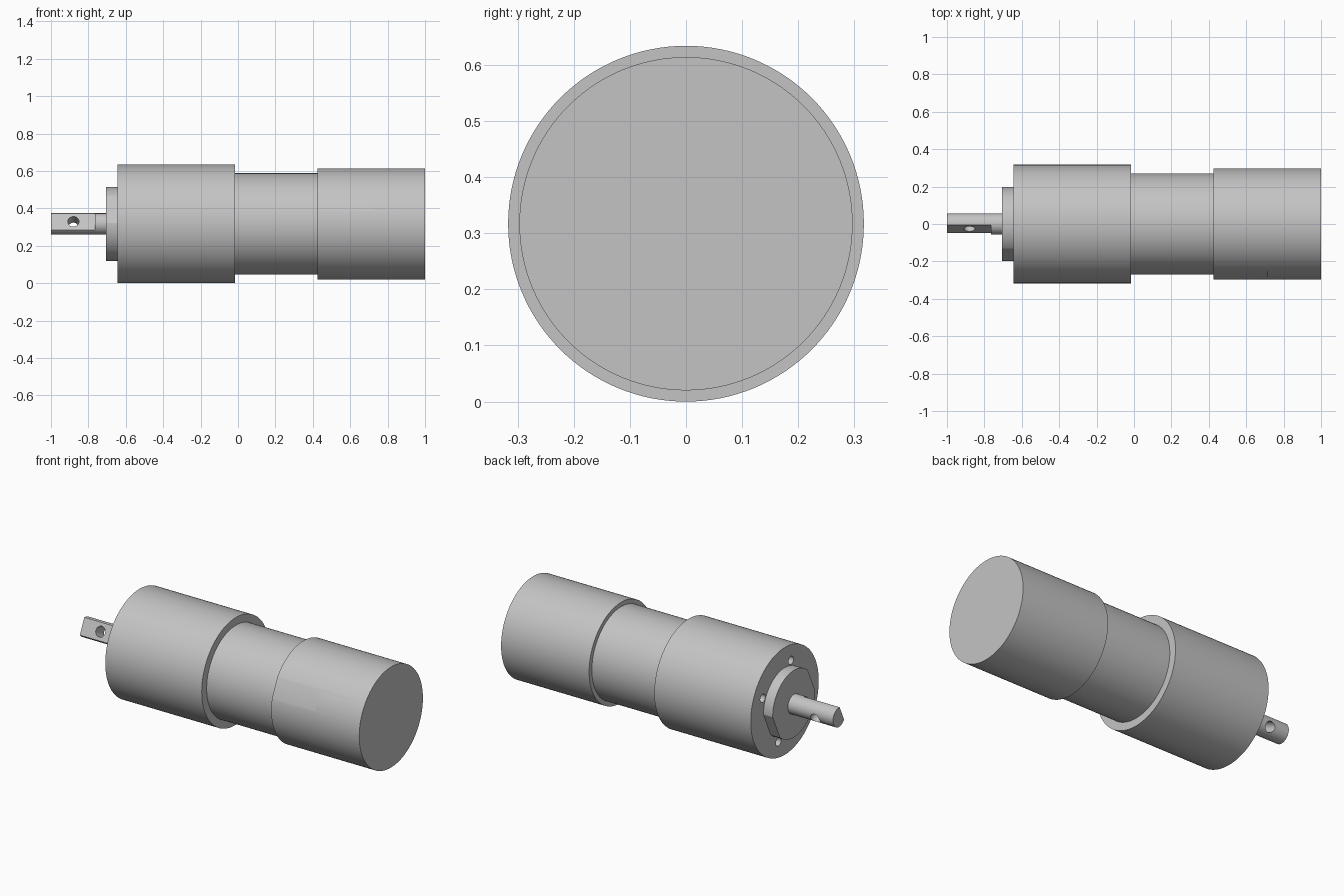
import bpy
from math import radians, cos, sin, pi
from mathutils import Vector

AXIS_Z = 0.317
FLAT = radians(155)   # direction the flats face, measured around the x axis from +y

cube = bpy.data.objects.get("Cube")
if cube:
    bpy.data.objects.remove(cube, do_unlink=True)

grey = bpy.data.materials.new("machined_grey")
grey.use_nodes = True
grey.diffuse_color = (0.55, 0.55, 0.55, 1)
grey.node_tree.nodes["Principled BSDF"].inputs["Base Color"].default_value = grey.diffuse_color


def radial(x, angle, distance):
    """Point at a distance from the shaft axis."""
    return Vector((x, cos(angle) * distance, AXIS_Z + sin(angle) * distance))


def rod(name, x0, x1, radius, sides=128, centre=None):
    """Cylinder along x."""
    centre = centre or Vector((0, 0, AXIS_Z))
    bpy.ops.mesh.primitive_cylinder_add(
        vertices=sides, radius=radius, depth=x1 - x0,
        location=((x0 + x1) / 2, centre.y, centre.z), rotation=(0, pi / 2, 0))
    obj = bpy.context.object
    obj.name = name
    obj.data.materials.append(grey)
    return obj


def flat_cutter(x0, x1, distance, angle):
    """Block whose inner face lies at a distance from the axis."""
    size = 0.3
    bpy.ops.mesh.primitive_cube_add(
        size=1, location=radial((x0 + x1) / 2, angle, distance + size / 2),
        rotation=(angle, 0, 0))
    obj = bpy.context.object
    obj.scale = (x1 - x0, size, 2 * size)
    return obj


def cut(target, cutter):
    """Subtract the cutter, then remove it."""
    cutter.hide_render = True
    mod = target.modifiers.new("cut", 'BOOLEAN')
    mod.operation = 'DIFFERENCE'
    mod.solver = 'EXACT'
    mod.object = cutter
    bpy.context.view_layer.objects.active = target
    bpy.ops.object.modifier_apply(modifier=mod.name)
    bpy.data.objects.remove(cutter, do_unlink=True)


# Stepped housing
gear_housing = rod("gear_housing", -0.645, -0.015, 0.317)
motor_neck = rod("motor_neck", -0.03, 0.44, 0.271)
rear_cap = rod("rear_cap", 0.425, 1.0, 0.297)
front_boss = rod("front_boss", -0.705, -0.63, 0.198)
shaft = rod("output_shaft", -1.0, -0.69, 0.057, 64)

# Blind mounting holes, in pairs either side of the boss flats
for side in (FLAT, FLAT + pi):
    for offset in (-50, 50):
        cut(gear_housing, rod("hole_cutter", -0.7, -0.55, 0.024, 32,
                              radial(0, side + radians(offset), 0.226)))
    cut(front_boss, flat_cutter(-0.8, -0.6, 0.181, side))

# Shallow flat on the rear cap
cut(rear_cap, flat_cutter(0.3, 0.71, 0.291, FLAT))

# Shaft flat and cross hole
cut(shaft, flat_cutter(-1.1, -0.765, 0.029, FLAT))
bpy.ops.mesh.primitive_cylinder_add(
    vertices=48, radius=0.03, depth=0.3, location=(-0.88, 0, AXIS_Z),
    rotation=(FLAT + pi / 2, 0, 0))
cut(shaft, bpy.context.object)

# Smooth round walls with crisp edges
for obj in (gear_housing, motor_neck, rear_cap, front_boss, shaft):
    bpy.ops.object.select_all(action='DESELECT')
    obj.select_set(True)
    bpy.context.view_layer.objects.active = obj
    bpy.ops.object.shade_smooth_by_angle(angle=radians(20))
